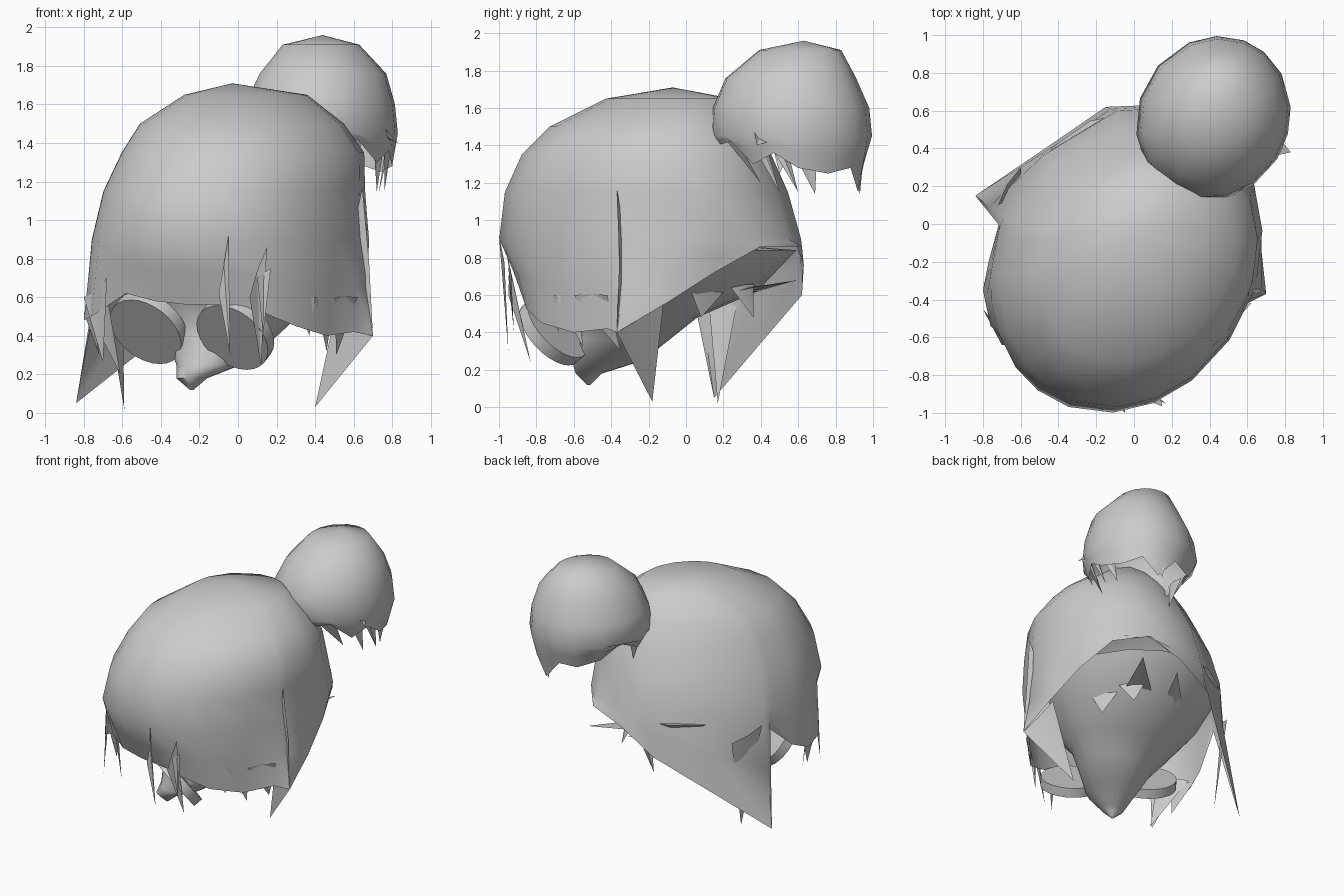
import bpy, bmesh, math
from mathutils import Vector

cube = bpy.data.objects.get("Cube")
if cube:
    bpy.data.objects.remove(cube, do_unlink=True)

grey = bpy.data.materials.new("plain_grey")
grey.use_nodes = True
colour = (0.6, 0.6, 0.6, 1)
grey.diffuse_color = colour
grey.node_tree.nodes["Principled BSDF"].inputs["Base Color"].default_value = colour


def finish(name, bm, angle=50):
    """Turn a bmesh into a grey object, smooth except at sharp edges."""
    bmesh.ops.recalc_face_normals(bm, faces=bm.faces)
    mesh = bpy.data.meshes.new(name)
    bm.to_mesh(mesh)
    bm.free()
    mesh.materials.append(grey)
    obj = bpy.data.objects.new(name, mesh)
    bpy.context.collection.objects.link(obj)
    bpy.ops.object.select_all(action="DESELECT")
    obj.select_set(True)
    bpy.context.view_layer.objects.active = obj
    bpy.ops.object.shade_smooth_by_angle(angle=math.radians(angle))
    return obj


def shell(name, top, rings, hem, skew=0.0):
    """Loft a dome: a top point, skewed elliptical rings (z, cx, cy, rx, ry), a ragged hem."""
    bm = bmesh.new()
    peak = bm.verts.new(top)
    _, hx, hy, hrx, hry = rings[-1]
    angles = [math.atan2((y - hy) / hry, (x - hx) / hrx) for x, y, z in hem]
    rows = []
    for z, cx, cy, rx, ry in rings:
        rows.append([bm.verts.new((cx + rx * math.cos(a - skew),
                                   cy + ry * math.sin(a + skew), z)) for a in angles])
    # halfway row keeps long locks gently curved
    rows.append([bm.verts.new(v.co.lerp(Vector(h), 0.5)) for v, h in zip(rows[-1], hem)])
    rows.append([bm.verts.new(h) for h in hem])
    n = len(hem)
    for i in range(n):
        j = (i + 1) % n
        bm.faces.new((peak, rows[0][i], rows[0][j]))
        for a, b in zip(rows, rows[1:]):
            bm.faces.new((a[i], b[i], b[j], a[j]))
    return finish(name, bm)


def locks(name, blades):
    """Thin pointed strands: two root corners and a tip each, creased down the middle."""
    bm = bmesh.new()
    for a, b, tip in blades:
        a, b, tip = Vector(a), Vector(b), Vector(tip)
        ridge = (a + b) / 2 + (b - a).cross(tip - a).normalized() * 0.015
        va, vb, vr, vt = (bm.verts.new(p) for p in (a, b, ridge, tip))
        bm.faces.new((va, vr, vt))
        bm.faces.new((vr, vb, vt))
    return finish(name, bm, 30)


# Main hair cap, with long pointed side panels
shell("hair_cap", (-.03, -.07, 1.71), [
    (1.65, .04, -.09, .32, .34),
    (1.5, .02, -.18, .53, .55),
    (1.35, .025, -.21, .63, .67),
    (1.15, -.02, -.21, .68, .76),
    (.9, -.04, -.19, .72, .81),
], [
    (.36, .62, .86), (.1, .63, .76), (-.15, .62, .6), (-.5, .38, .32), (-.84, .15, .05),
    (-.71, .02, .75), (-.77, -.2, .55), (-.8, -.35, .48), (-.76, -.54, .5),
    (-.58, -.7, .62), (-.43, -.79, .58), (-.25, -.82, .56), (-.05, -.85, .56),
    (.13, -.85, .52), (.3, -.77, .45), (.46, -.6, .4), (.6, -.42, .42),
    (.7, -.37, .4), (.67, -.1, .56), (.62, .15, .72), (.53, .4, .86),
], skew=.08)

# Broad folded lock closing the front of the left side panel
locks("left_panel_fold", [((.645, -.37, 1.17), (.7, -.37, .4), (.4, -.18, .03)),
                          ((.7, -.37, .4), (.64, -.12, .56), (.4, -.18, .03))])

# Hair bun with a frayed lower edge
shell("hair_bun", (.44, .63, 1.96), [
    (1.91, .43, .61, .2, .22),
    (1.76, .44, .56, .33, .35),
    (1.6, .425, .56, .39, .42),
    (1.45, .42, .56, .41, .435),
], [
    (.8, .6, 1.28), (.74, .76, 1.25), (.66, .88, 1.28), (.55, .92, 1.15),
    (.42, .95, 1.3), (.3, .9, 1.28), (.17, .8, 1.33), (.1, .66, 1.42),
    (.06, .5, 1.35), (.1, .36, 1.4), (.22, .22, 1.36), (.36, .15, 1.45),
    (.5, .16, 1.4), (.62, .24, 1.42), (.72, .36, 1.3), (.78, .47, 1.36),
], skew=.04)
locks("bun_locks", [
    ((.7, .33, 1.45), (.76, .43, 1.4), (.72, .5, 1.15)),
    ((.76, .45, 1.4), (.79, .55, 1.35), (.76, .6, 1.15)),
    ((.78, .58, 1.35), (.77, .7, 1.33), (.73, .69, 1.14)),
    ((.62, .88, 1.35), (.5, .95, 1.35), (.52, .93, 1.14)),
    ((.74, .36, 1.5), (.78, .44, 1.42), (.83, .38, 1.4)),
    ((.5, .2, 1.45), (.64, .26, 1.45), (.62, .4, 1.2)),
    ((.07, .6, 1.45), (.06, .45, 1.45), (.1, .5, 1.25)),
])

# Nape and jaw under the hair, tapering to a pointed chin
shell("nape_and_jaw", (-.03, -.15, .9), [
    (.84, -.02, -.14, .62, .73),
    (.62, -.04, -.14, .5, .52),
    (.48, -.08, -.25, .37, .31),
    (.36, -.1, -.33, .26, .24),
    (.25, -.15, -.42, .17, .19),
    (.18, -.24, -.52, .08, .07),
], [(-.24 + .01 * math.cos(k * math.tau / 16), -.52 + .01 * math.sin(k * math.tau / 16), .12)
    for k in range(16)])

# Round spectacle discs, turned to the right and tipped downward
behind = Vector((.47, .64, .61)).normalized()
for side, face_centre in (("right", (-.48, -.44, .42)), ("left", (-.03, -.73, .39))):
    bm = bmesh.new()
    bmesh.ops.create_cone(bm, cap_ends=True, segments=28, radius1=.21, radius2=.21, depth=.07)
    disc = finish(side + "_lens", bm)
    disc.rotation_euler = behind.to_track_quat("Z", "Y").to_euler()
    disc.location = Vector(face_centre) + behind * .035

# Loose strands over the brow, temples and nape
locks("front_locks", [
    ((-.1, -.97, .62), (-.05, -1, .92), (-.04, -.95, .3)),
    ((.06, -.95, .6), (.15, -.965, .86), (.12, -.83, .24)),
    ((.1, -.95, .7), (.17, -.95, .75), (.13, -.92, .4)),
    ((-.8, -.45, .6), (-.68, -.64, .7), (-.7, -.64, .26)),
    ((-.79, -.35, .55), (-.68, -.55, .62), (-.61, -.55, .2)),
    ((-.8, -.3, .52), (-.76, -.5, .55), (-.72, -.45, .3)),
])
locks("side_locks", [
    ((.3, -.78, .6), (.4, -.7, .6), (.37, -.68, .4)),
    ((.4, -.7, .6), (.5, -.58, .6), (.46, -.55, .32)),
    ((.5, -.6, .6), (.62, -.42, .6), (.51, -.35, .3)),
    ((-.72, .1, .8), (-.6, .3, .7), (-.59, .17, .02)),
])
locks("nape_locks", [
    ((.12, .34, .62), (.3, .26, .62), (.42, .6, .68)),
    ((0, .35, .62), (-.18, .32, .62), (.1, .59, .68)),
    ((.2, .36, .66), (.34, .24, .64), (.3, .36, .48)),
    ((.3, .24, .66), (.42, .02, .64), (.36, .08, .48)),
])
